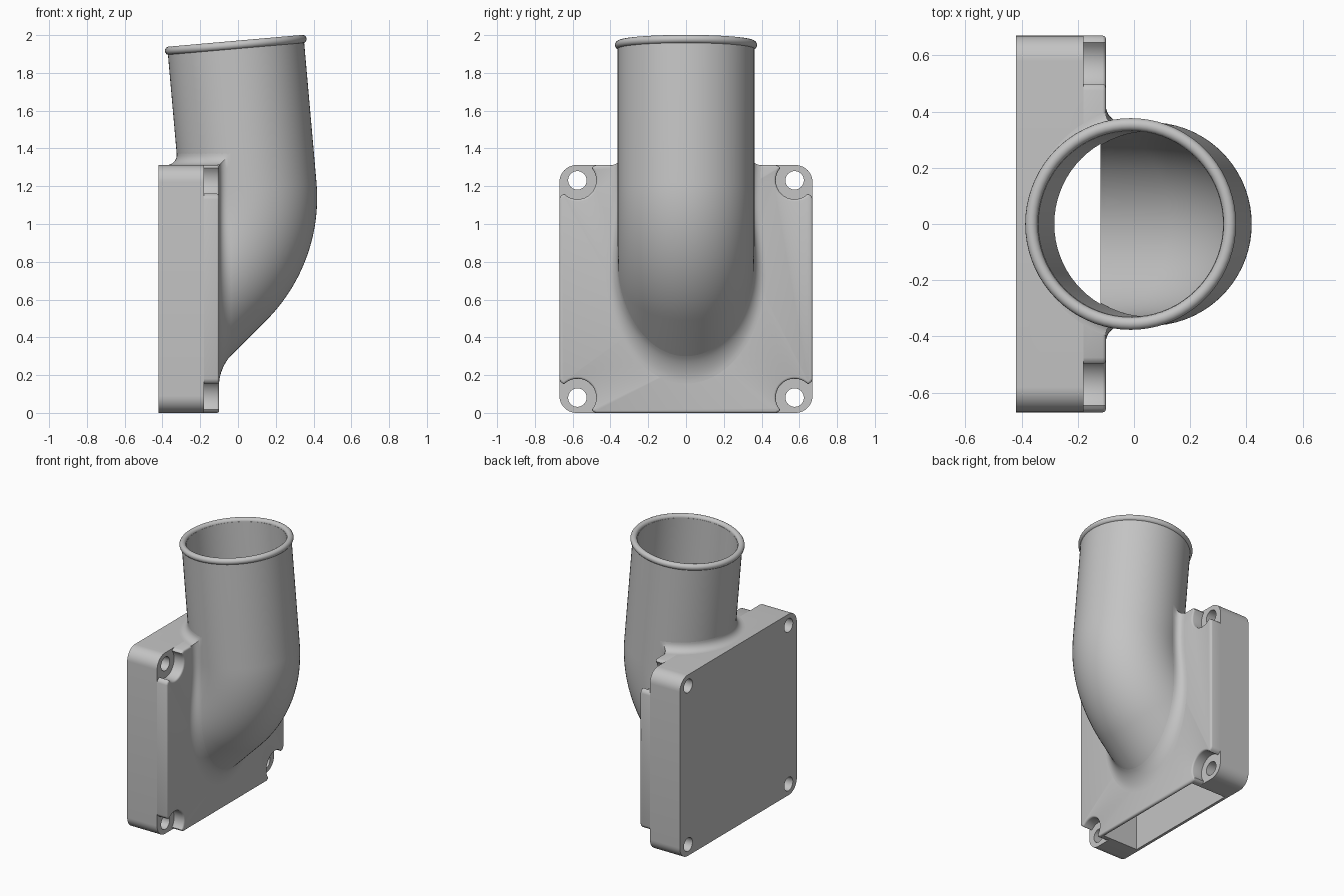
import bpy, bmesh
from math import sin, cos, pi, radians, sqrt
from mathutils import Vector, Matrix

if "Cube" in bpy.data.objects:
    bpy.data.objects.remove(bpy.data.objects["Cube"], do_unlink=True)

grey = bpy.data.materials.new("plain_grey")
grey.use_nodes = True
grey.diffuse_color = (0.55, 0.55, 0.55, 1)
grey.node_tree.nodes["Principled BSDF"].inputs["Base Color"].default_value = grey.diffuse_color

# Main sizes
BACK, STEP, FRONT = -0.42, -0.18, -0.10      # flange depths along x
HALF_Y, HALF_Z = 0.67, 0.656
TOP = 2 * HALF_Z
HOLE = 0.575                                 # bolt offset in y and z
R_OUT, R_IN, BLEND = 0.362, 0.33, 0.06
TILT = radians(5)


def finish(bm, name, recalc=True):
    if recalc:
        bmesh.ops.recalc_face_normals(bm, faces=bm.faces)
    mesh = bpy.data.meshes.new(name)
    bm.to_mesh(mesh)
    bm.free()
    mesh.materials.append(grey)
    ob = bpy.data.objects.new(name, mesh)
    bpy.context.collection.objects.link(ob)
    return ob


def activate(ob):
    bpy.ops.object.select_all(action='DESELECT')
    ob.select_set(True)
    bpy.context.view_layer.objects.active = ob


def smooth(ob):
    activate(ob)
    bpy.ops.object.shade_smooth_by_angle(angle=radians(35))


def cut(ob, cutters):
    activate(ob)
    for c in cutters:
        mod = ob.modifiers.new("cut", 'BOOLEAN')
        mod.operation, mod.solver, mod.object = 'DIFFERENCE', 'EXACT', c
        bpy.ops.object.modifier_apply(modifier=mod.name)


def prism(bm, outline, x0, x1):
    """Extrude a (y, z) outline along x and return the front face."""
    a = [bm.verts.new((x0, y, z)) for y, z in outline]
    b = [bm.verts.new((x1, y, z)) for y, z in outline]
    n = len(outline)
    for i in range(n):
        j = (i + 1) % n
        bm.faces.new((a[i], a[j], b[j], b[i]))
    bm.faces.new(a[::-1])
    return bm.faces.new(b)


def four_corners(corner):
    """Mirror the points of one corner round all four, counter-clockwise."""
    pts = []
    for sy, sz in ((1, 1), (-1, 1), (-1, -1), (1, -1)):
        step = 1 if sy * sz > 0 else -1
        pts += [(sy * y, HALF_Z + sz * z) for y, z in corner[::step]]
    return pts


def arc(cy, cz, r, a0, a1, n):
    angles = [radians(a0 + (a1 - a0) * i / n) for i in range(n + 1)]
    return [(cy + r * cos(a), cz + r * sin(a)) for a in angles]


# Pipe axis in (x, z): tilted straight, elbow, then a straight run into the flange
top_c = Vector((-0.012, 1.948))
BEND, CX, CZ = 0.558, -0.501, 1.14
axis = [top_c] + [Vector((CX + BEND * cos(a), CZ + BEND * sin(a)))
                  for a in (TILT - radians(50) * i / 24 for i in range(25))]
axis.append(axis[-1] + Vector((-0.64, -0.64)))


def tube(name, radius, extra=0.0):
    """Sweep a circle along the axis, trimmed by a steep plane inside the flange."""
    bm = bmesh.new()
    n, rings = 72, []
    for i, p in enumerate(axis):
        ang = TILT - radians(50) * min(max(i - 1, 0), 24) / 24
        out = Vector((cos(ang), 0, sin(ang)))
        c = Vector((p.x, 0, p.y))
        if i == 0:
            c += Vector((-sin(TILT), 0, cos(TILT))) * extra
        rings.append([bm.verts.new(c + radius * (out * cos(t) + Vector((0, sin(t), 0))))
                      for t in (2 * pi * k / n for k in range(n))])
    for a, b in zip(rings, rings[1:]):
        for k in range(n):
            m = (k + 1) % n
            bm.faces.new((a[k], a[m], b[m], b[k]))
    bm.faces.new(rings[0])
    bm.faces.new(rings[-1][::-1])
    bmesh.ops.bisect_plane(bm, geom=bm.verts[:] + bm.edges[:] + bm.faces[:],
                           plane_co=(-0.32, 0, 1.2), plane_no=(-1, 0, -0.12),
                           clear_outer=True)
    bmesh.ops.holes_fill(bm, edges=[e for e in bm.edges if e.is_boundary])
    return finish(bm, name)


# Cutters: pipe bore, open-bottomed chamber, bolt holes
bore = tube("bore_cutter", R_IN, 0.1)
bm = bmesh.new()
prism(bm, [(-0.45, -0.1), (0.45, -0.1), (0.45, 1.27), (-0.45, 1.27)], -0.40, -0.119)
chamber = finish(bm, "chamber_cutter")
bm = bmesh.new()
for sy in (-1, 1):
    for sz in (-1, 1):
        prism(bm, arc(sy * HOLE, HALF_Z + sz * HOLE, 0.049, 0, 348.75, 31), -0.6, 0.1)
holes = finish(bm, "hole_cutter")

# Rear slab of the flange with rounded corners
bm = bmesh.new()
prism(bm, four_corners(arc(HALF_Y - 0.09, HALF_Z - 0.09, 0.09, 0, 90, 10)), BACK, STEP)
slab = finish(bm, "flange_slab")
cut(slab, [chamber, bore, holes])

# Front panel with scooped corner pockets round the bolts
scoop = [(HALF_Y, HOLE - 0.10), (HALF_Y - 0.004, HOLE - 0.086), (HALF_Y - 0.014, HOLE - 0.077)]
scoop += arc(HOLE, HOLE, 0.10, 315, 140, 18)
scoop += [(HOLE - 0.083, HALF_Z - 0.007), (HOLE - 0.1, HALF_Z)]
bm = bmesh.new()
face = prism(bm, four_corners(scoop), STEP, FRONT)
bmesh.ops.recalc_face_normals(bm, faces=bm.faces)
bmesh.ops.bevel(bm, geom=list(face.edges), offset=0.012, segments=3, profile=0.5,
                affect='EDGES', clamp_overlap=True)
panel = finish(bm, "flange_front_panel")
cut(panel, [chamber, bore, holes])

# Outlet pipe
pipe = tube("outlet_pipe", R_OUT)
cut(pipe, [bore, chamber])

# Rolled rim on the pipe mouth
bm = bmesh.new()
turn = Matrix.Translation((top_c.x, 0, top_c.y)) @ Matrix.Rotation(-TILT, 4, 'Y')
N, M = 72, 14
grid = [[bm.verts.new(turn @ Vector(((0.354 + 0.0225 * cos(b)) * cos(a),
                                     (0.354 + 0.0225 * cos(b)) * sin(a), 0.0225 * sin(b))))
         for b in (2 * pi * j / M for j in range(M))]
        for a in (2 * pi * i / N for i in range(N))]
for i in range(N):
    for j in range(M):
        p, q, k = grid[i], grid[(i + 1) % N], (j + 1) % M
        bm.faces.new((p[j], q[j], q[k], p[k]))
rim = finish(bm, "pipe_rim")


# Blend between pipe and flange: offset sections of the pipe, front and top
def axis_distance(x, z):
    p, best = Vector((x, z)), 9.0
    for a, b in zip(axis, axis[1:]):
        d = b - a
        t = min(max((p - a).dot(d) / d.length_squared, 0), 1)
        best = min(best, (p - a - d * t).length)
    return best


def solve(inside, outside, dist):
    for _ in range(30):
        mid = (inside + outside) / 2
        if dist(mid) < 0:
            inside = mid
        else:
            outside = mid
    return inside


bm = bmesh.new()
loops = []
for i in range(9):
    t = pi / 2 * i / 8
    h, r = BLEND * (1 - cos(t)), R_OUT + BLEND * (1 - sin(t))
    x, z = FRONT + h, TOP + h
    low = solve(0.7, -0.1, lambda v: axis_distance(x, v) - r)
    left = solve(x, -0.7, lambda v: axis_distance(v, z) - r)
    path = [(x, low + (z - low) * (k / 36) ** 2) for k in range(37)]
    path += [(left + (x - left) * (1 - k / 20) ** 2, z) for k in range(1, 21)]
    half = [(px, sqrt(max(r * r - axis_distance(px, pz) ** 2, 0)), pz) for px, pz in path]
    half[0] = (x, 0, low)
    half[-1] = (left, 0, z)
    ring = half + [(px, -py, pz) for px, py, pz in half[-2:0:-1]]
    loops.append([bm.verts.new(p) for p in ring])
for a, b in zip(loops, loops[1:]):
    for k in range(len(a)):
        m = (k + 1) % len(a)
        bm.faces.new((a[k], a[m], b[m], b[k]))
blend = finish(bm, "pipe_blend", recalc=False)

for ob in (bore, chamber, holes):
    bpy.data.objects.remove(ob, do_unlink=True)
for ob in (slab, panel, pipe, rim, blend):
    smooth(ob)
